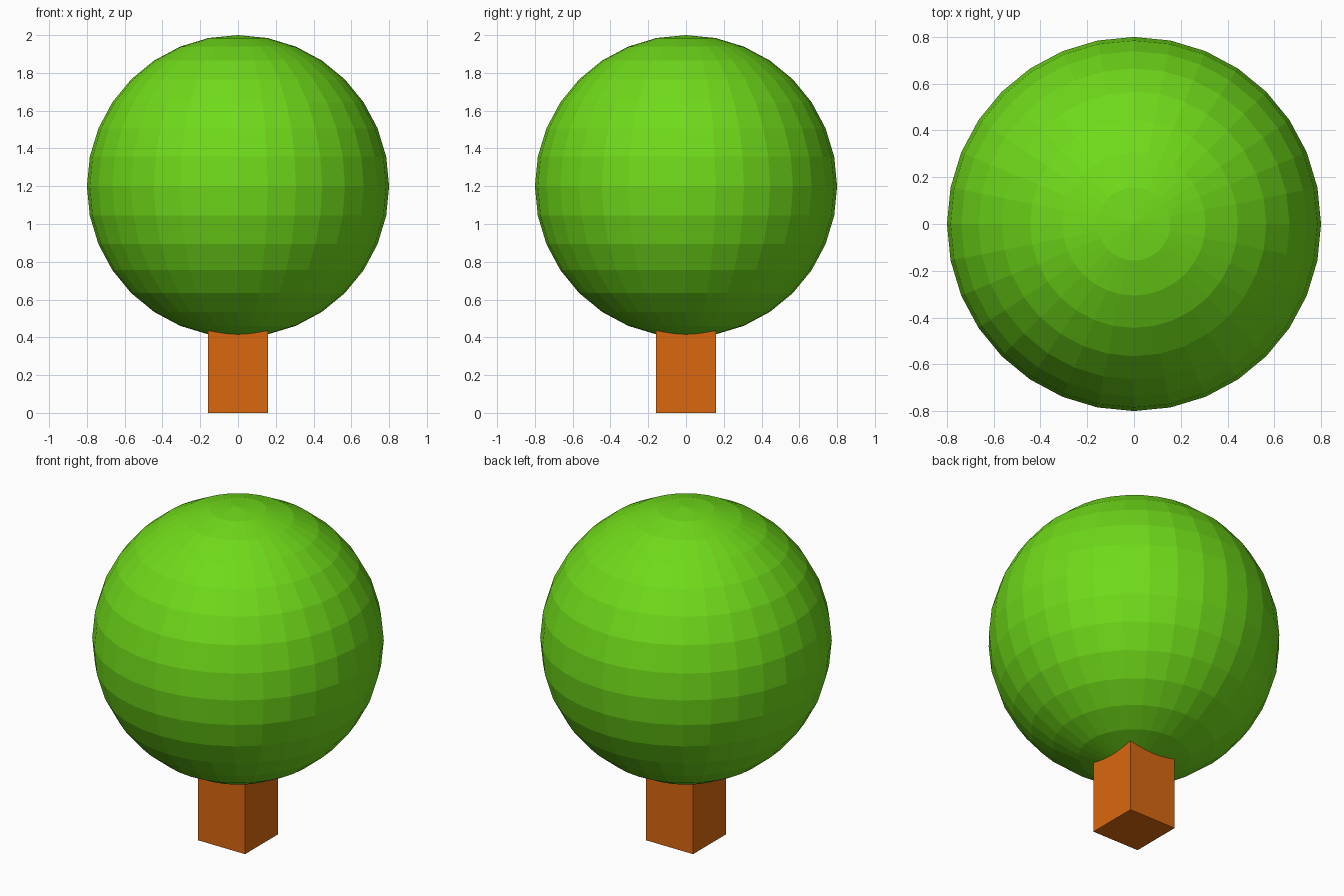
import bpy

if "Cube" in bpy.data.objects:
    bpy.data.objects.remove(bpy.data.objects["Cube"])


def finish(name, color):
    """Name the active object, keep its faces flat and colour it."""
    obj = bpy.context.object
    obj.name = name
    bpy.ops.object.transform_apply(location=False, rotation=False, scale=True)
    bpy.ops.object.shade_flat()
    mat = bpy.data.materials.new(name + "_material")
    mat.diffuse_color = (*color, 1)
    mat.use_nodes = True
    mat.node_tree.nodes["Principled BSDF"].inputs["Base Color"].default_value = mat.diffuse_color
    obj.data.materials.append(mat)
    return obj


# Square trunk, running up into the crown
TRUNK_WIDTH, TRUNK_HEIGHT = 0.316, 0.8
bpy.ops.mesh.primitive_cube_add(size=1, location=(0, 0, TRUNK_HEIGHT / 2))
bpy.context.object.scale = (TRUNK_WIDTH, TRUNK_WIDTH, TRUNK_HEIGHT)
finish("trunk", (0.70, 0.14, 0.005))

# Round faceted crown
bpy.ops.mesh.primitive_uv_sphere_add(segments=32, ring_count=16, radius=0.8,
                                     location=(0, 0, 1.2))
finish("crown", (0.16, 0.70, 0.01))
